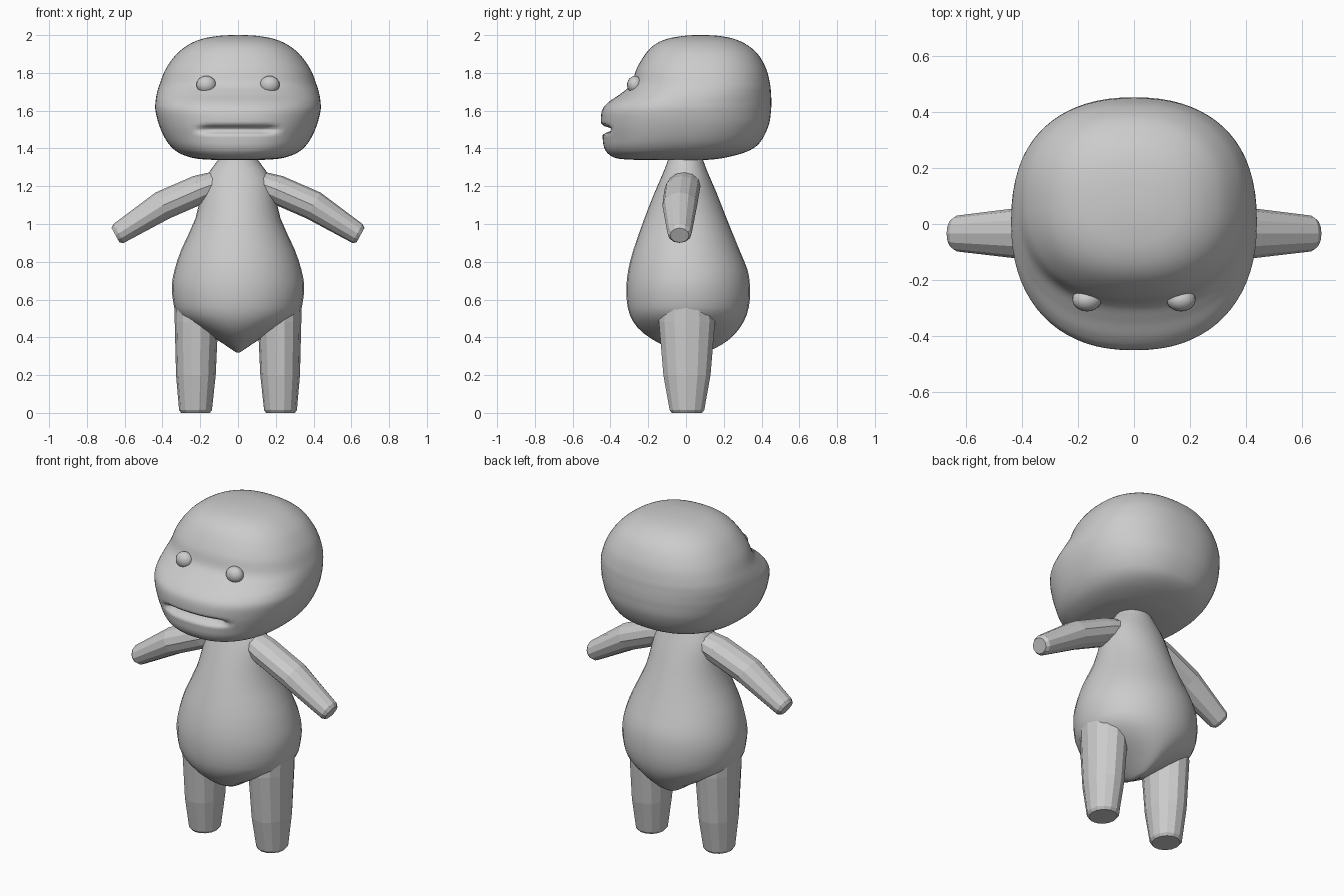
import bpy, bmesh, math
from mathutils import Vector

if "Cube" in bpy.data.objects:
    bpy.data.objects.remove(bpy.data.objects["Cube"])


def loft(name, rings, smooth):
    bm = bmesh.new()
    vs = [[bm.verts.new(p) for p in r] for r in rings]
    n = len(vs[0])
    for a, b in zip(vs, vs[1:]):
        for i in range(n):
            j = (i + 1) % n
            bm.faces.new((a[i], a[j], b[j], b[i]))
    bm.faces.new(vs[0])
    bm.faces.new(vs[-1])
    bmesh.ops.recalc_face_normals(bm, faces=bm.faces)
    for f in bm.faces:
        f.smooth = smooth
    me = bpy.data.meshes.new(name)
    bm.to_mesh(me)
    bm.free()
    ob = bpy.data.objects.new(name, me)
    bpy.context.collection.objects.link(ob)
    return ob


def refine(rows, steps):
    # smooth curve through the section values
    out = []
    for i in range(len(rows) - 1):
        p0, p1, p2, p3 = (rows[max(i - 1, 0)], rows[i], rows[i + 1],
                          rows[min(i + 2, len(rows) - 1)])
        for s in range(steps):
            t = s / steps
            out.append([b + .5 * t * (c - a + t * (2*a - 5*b + 4*c - d + t * (3*(b - c) + d - a)))
                        for a, b, c, d in zip(p0, p1, p2, p3)])
    return out + [list(rows[-1])]


def section(z, hw, yf, yb, n, power):
    pts = []
    for i in range(n):
        a = 2 * math.pi * i / n
        c, s = math.cos(a), math.sin(a)
        x = math.copysign(abs(c) ** (2 / power), c) * hw
        y = math.copysign(abs(s) ** (2 / power), s) * (yb - yf) / 2 + (yf + yb) / 2
        pts.append(Vector((x, y, z)))
    return pts


def mirror(ob):
    m = ob.modifiers.new("mirror", 'MIRROR')
    m.use_mirror_merge = False


# Head: z, half width, front y, back y
head = [(1.338, .05, -.15, .06), (1.341, .16, -.30, .13), (1.350, .24, -.375, .20),
        (1.375, .31, -.415, .30), (1.41, .355, -.435, .37), (1.46, .39, -.442, .41),
        (1.53, .42, -.450, .44), (1.60, .437, -.445, .45), (1.645, .437, -.41, .452),
        (1.69, .43, -.345, .45), (1.74, .415, -.29, .445), (1.82, .383, -.262, .425),
        (1.90, .325, -.215, .38), (1.95, .26, -.165, .32), (1.98, .19, -.10, .255),
        (1.995, .11, -.02, .18), (2.0, .04, .04, .11)]
rings = [section(*r, 72, 2.3) for r in refine(head, 6)]
# Mouth groove
for r in rings:
    for p in r:
        if p.y < -.2:
            fade = max(0, min(1, (.215 - abs(p.x)) / .06))
            p.y += .062 * fade * math.exp(-((p.z - 1.5) / .016) ** 2)
loft("head", rings, True)

# Pear-shaped body with a pointed underside
body = [(.32, .01, .0, .08), (.34, .04, -.08, .15), (.39, .115, -.18, .23),
        (.45, .225, -.255, .285), (.52, .32, -.298, .322), (.60, .345, -.314, .338),
        (.68, .35, -.315, .338), (.76, .335, -.305, .325), (.865, .30, -.278, .282),
        (1.03, .225, -.22, .215), (1.17, .195, -.165, .16), (1.25, .17, -.13, .125),
        (1.34, .105, -.095, .09), (1.42, .07, -.08, .075)]
loft("body", [section(*r, 32, 2.0) for r in refine(body, 2)], True)

# Legs: z, centre x, half width, half depth
legs = [(0, .225, .076, .082), (.015, .225, .087, .094), (.2, .223, .105, .128),
        (.48, .22, .115, .152), (.66, .225, .112, .14)]
leg = loft("leg", [[p + Vector((cx, .005, 0)) for p in section(z, rx, -ry, ry, 14, 2)]
                   for z, cx, rx, ry in legs], False)
mirror(leg)

# Arms: x, y, z, half thickness, half depth
arms = [(.06, 0, 1.235, .06, .08), (.2, -.02, 1.185, .078, .094), (.4, -.033, 1.098, .078, .092),
        (.632, -.034, .950, .057, .064), (.648, -.034, .940, .044, .050)]
up = Vector((.48, 0, .877))
arm_rings = []
for x, y, z, t, d in arms:
    arm_rings.append([Vector((x, y, z)) + up * t * math.cos(2 * math.pi * k / 12)
                      + Vector((0, d * math.sin(2 * math.pi * k / 12), 0)) for k in range(12)])
mirror(loft("arm", arm_rings, False))

# Eyes
eye = loft("eye", [[p + Vector((.168, -.27, 1.737)) for p in
                    section(.047 * math.cos(a), .052 * math.sin(a), -.042 * math.sin(a),
                            .042 * math.sin(a), 20, 2)]
                   for a in [.03 + k * (math.pi - .06) / 12 for k in range(13)]], True)
mirror(eye)
